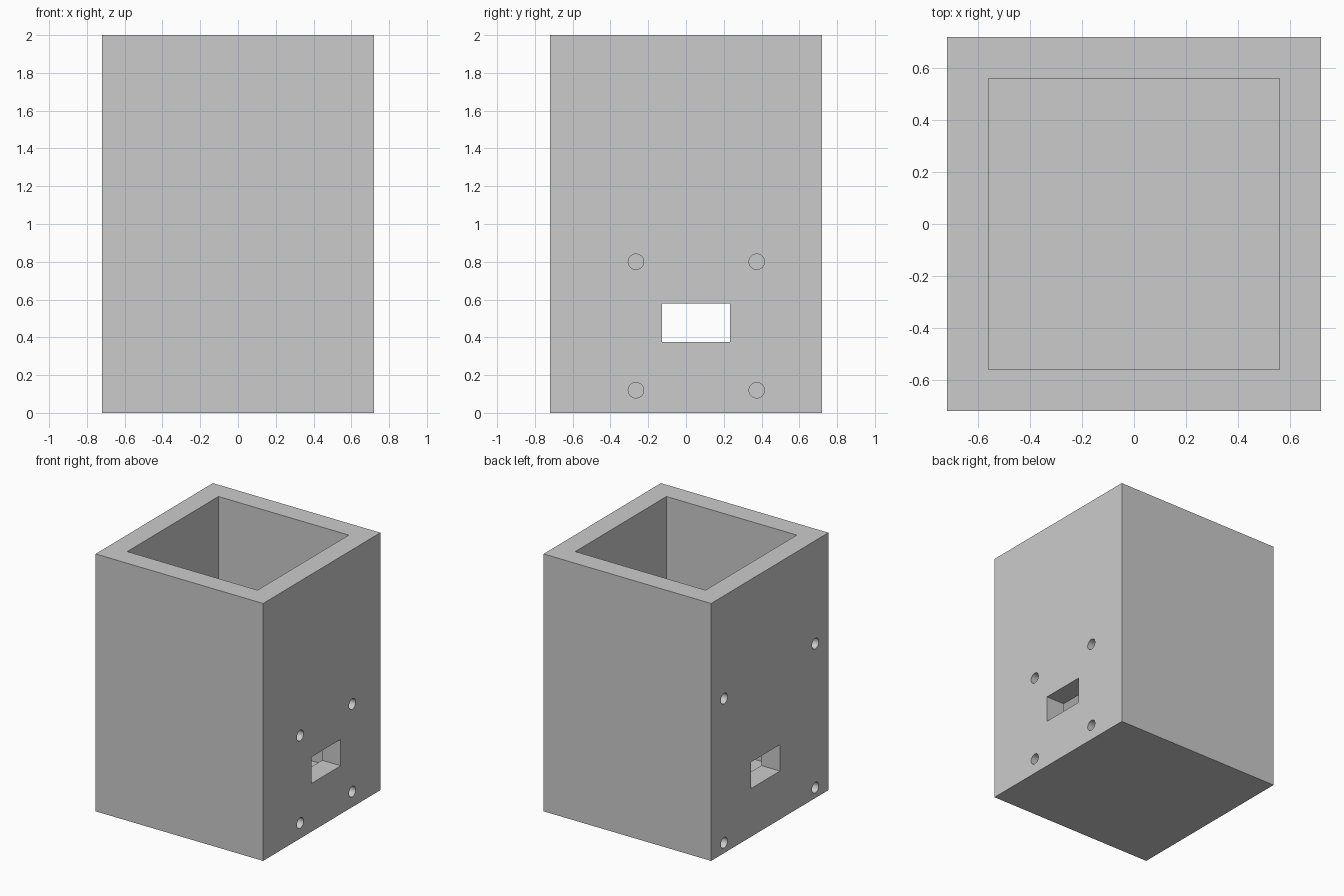
import bpy
import bmesh
from math import pi
from mathutils import Matrix, Vector

cube = bpy.data.objects.get("Cube")
if cube:
    bpy.data.objects.remove(cube, do_unlink=True)

HALF, WALL, FLOOR, HEIGHT = 0.72, 0.16, 0.16, 2.0
HOLE_RADIUS, HOLE_DEPTH = 0.041, 0.155

grey = bpy.data.materials.new("light grey")
grey.use_nodes = True
grey.diffuse_color = (0.6, 0.6, 0.6, 1)
grey.node_tree.nodes["Principled BSDF"].inputs["Base Color"].default_value = grey.diffuse_color


def make_object(name, bm):
    mesh = bpy.data.meshes.new(name)
    bm.normal_update()
    bm.to_mesh(mesh)
    bm.free()
    mesh.materials.append(grey)
    obj = bpy.data.objects.new(name, mesh)
    bpy.context.collection.objects.link(obj)
    return obj


def add_box(bm, low, high):
    low, high = Vector(low), Vector(high)
    matrix = Matrix.Translation((low + high) / 2) @ Matrix.Diagonal((*(high - low), 1))
    bmesh.ops.create_cube(bm, size=1, matrix=matrix)


def add_holes(bm, side, ys, zs):
    # Screw holes bored inward from one side wall
    for y in ys:
        for z in zs:
            matrix = Matrix.Translation((side * HALF, y, z)) @ Matrix.Rotation(pi / 2, 4, "Y")
            bmesh.ops.create_cone(bm, cap_ends=True, segments=32, radius1=HOLE_RADIUS,
                                  radius2=HOLE_RADIUS, depth=2 * HOLE_DEPTH, matrix=matrix)


# Open-topped box: inset the top face and sink it to the floor
bm = bmesh.new()
add_box(bm, (-HALF, -HALF, 0), (HALF, HALF, HEIGHT))
top = max(bm.faces, key=lambda f: f.calc_center_median().z)
bmesh.ops.inset_individual(bm, faces=[top], thickness=WALL, use_even_offset=True)
sunk = bmesh.ops.extrude_discrete_faces(bm, faces=[top])["faces"][0]
bmesh.ops.translate(bm, verts=sunk.verts, vec=(0, 0, FLOOR - HEIGHT))
housing = make_object("housing", bm)

# Window slot through both side walls, plus four screw holes per side
bm = bmesh.new()
add_box(bm, (-1, -0.126, 0.375), (1, 0.233, 0.58))
add_holes(bm, 1, (-0.265, 0.375), (0.12, 0.80))
add_holes(bm, -1, (-0.56, 0.56), (0.08, 1.20))
cutter = make_object("opening_cutter", bm)
cutter.hide_render = True

# Cut the openings and bake the result
cut = housing.modifiers.new("openings", "BOOLEAN")
cut.operation = "DIFFERENCE"
cut.solver = "EXACT"
cut.object = cutter
bpy.context.view_layer.update()
result = bpy.data.meshes.new_from_object(housing.evaluated_get(bpy.context.evaluated_depsgraph_get()))
housing.modifiers.clear()
housing.data = result
bpy.data.objects.remove(cutter, do_unlink=True)

# Smooth hole walls, crisp corners
bpy.ops.object.select_all(action="DESELECT")
housing.select_set(True)
bpy.context.view_layer.objects.active = housing
bpy.ops.object.shade_smooth_by_angle(angle=pi / 6)
